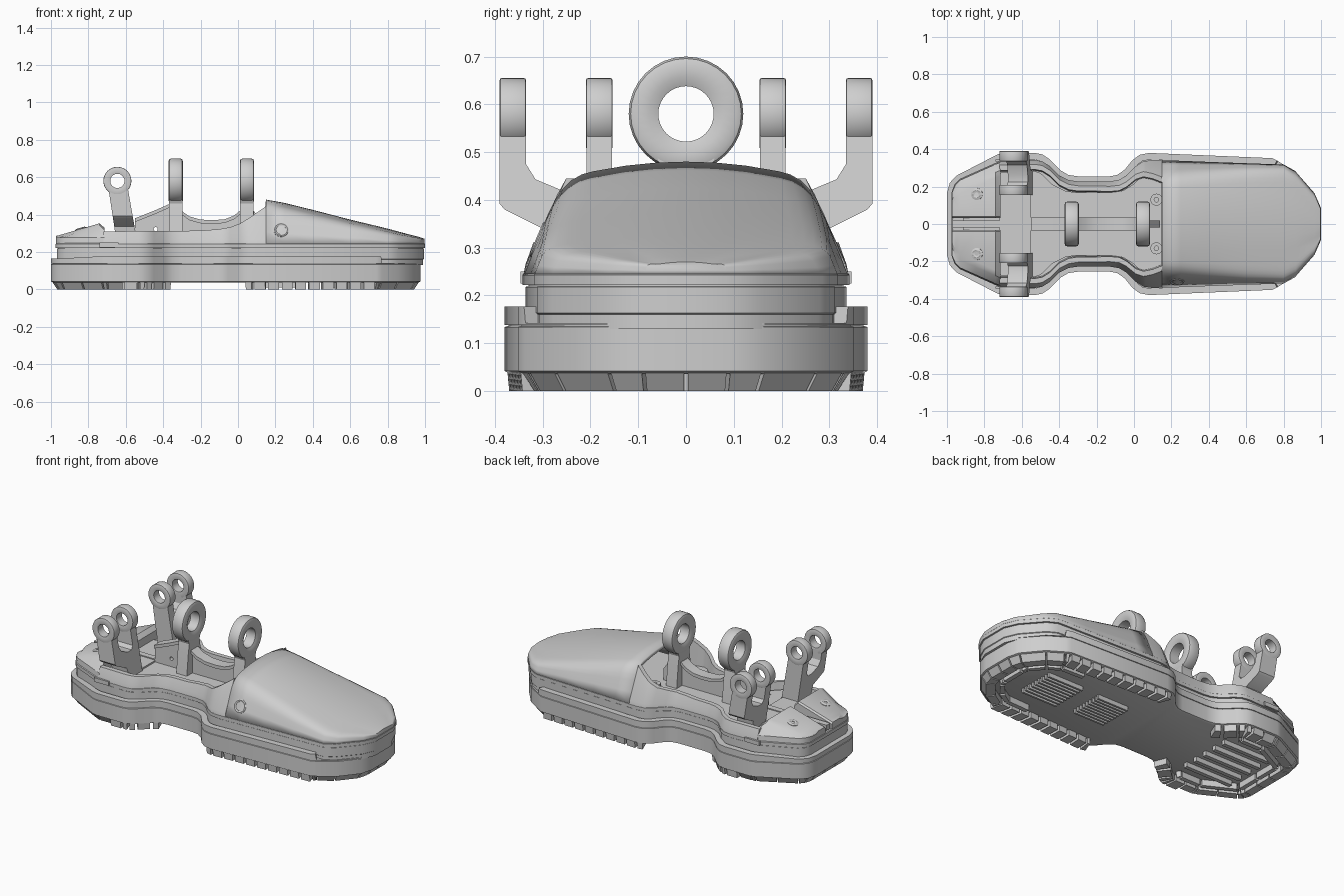
import bpy, bmesh, math
from mathutils import Vector, Matrix

if "Cube" in bpy.data.objects:
    bpy.data.objects.remove(bpy.data.objects["Cube"])

GREY = (0.62, 0.62, 0.62, 1)
mat = bpy.data.materials.new("plain grey")
mat.use_nodes = True
mat.diffuse_color = GREY
mat.node_tree.nodes["Principled BSDF"].inputs["Base Color"].default_value = GREY


# --- helpers ---------------------------------------------------------------
def loft(bm, sections, loop=True, wrap=False, caps=(True, True)):
    rows = [[bm.verts.new(p) for p in s] for s in sections]
    n = len(rows[0])
    pairs = list(zip(rows, rows[1:])) + ([(rows[-1], rows[0])] if wrap else [])
    for a, b in pairs:
        for i in range(n if loop else n - 1):
            j = (i + 1) % n
            bm.faces.new((a[i], a[j], b[j], b[i]))
    if not wrap:
        for row, wanted in ((rows[0], caps[0]), (rows[-1], caps[1])):
            if wanted:
                bm.faces.new(row)


def finish(bm, name, bevel=0):
    bmesh.ops.recalc_face_normals(bm, faces=bm.faces)
    mesh = bpy.data.meshes.new(name)
    bm.to_mesh(mesh)
    bm.free()
    mesh.materials.append(mat)
    ob = bpy.data.objects.new(name, mesh)
    bpy.context.collection.objects.link(ob)
    bpy.ops.object.select_all(action='DESELECT')
    ob.select_set(True)
    bpy.context.view_layer.objects.active = ob
    bpy.ops.object.shade_smooth_by_angle(angle=math.radians(30))
    if bevel:
        m = ob.modifiers.new("soft edges", 'BEVEL')
        m.width, m.segments, m.limit_method = bevel, 2, 'ANGLE'
    return ob


def solid(name, sections, bevel=0, **kw):
    bm = bmesh.new()
    loft(bm, sections, **kw)
    return finish(bm, name, bevel)


def box(bm, x0, x1, y0, y1, z0, z1):
    loft(bm, [[(x0, y0, z), (x1, y0, z), (x1, y1, z), (x0, y1, z)] for z in (z0, z1)])


def revolve(name, profile, centre, axis, count=32):
    """Closed (radius, offset) profile turned about an axis."""
    turn = Matrix.Translation(centre) @ Vector(axis).to_track_quat('Z', 'Y').to_matrix().to_4x4()
    angles = [math.tau * i / count for i in range(count)]
    return solid(name, [[turn @ Vector((r * math.cos(a), r * math.sin(a), o))
                         for r, o in profile] for a in angles], wrap=True)


def eyelet(name, centre, axis, outer, hole, half, edge, lip):
    half_profile = [(outer, half - edge), (outer - edge * .3, half - edge * .3), (outer - edge, half),
                    (hole + lip, half), (hole, half - lip * .4)]
    revolve(name, half_profile + [(r, -o) for r, o in reversed(half_profile)], centre, axis)


def lerp(points, x):
    for (x0, y0), (x1, y1) in zip(points, points[1:]):
        if x <= x1:
            return y0 + (y1 - y0) * max(0, (x - x0) / (x1 - x0))
    return points[-1][1]


def inset(ring, d):
    out, n = [], len(ring)
    for i, p in enumerate(ring):
        a = (p - ring[i - 1]).normalized()
        b = (ring[(i + 1) % n] - p).normalized()
        m = Vector((a.y + b.y, -a.x - b.x)).normalized()
        out.append(p + m * d / max(0.5, m.dot(Vector((a.y, -a.x)))))
    return out


def full(half):
    return [Vector(p) for p in half] + [Vector((x, -y)) for x, y in reversed(half)]


def flat(ring, z):
    return [(p.x, p.y, z) for p in ring]


# --- outlines --------------------------------------------------------------
sole_half = [(-1, .165), (-.985, .22), (-.95, .258), (-.73, .372), (-.7, .38), (-.53, .38), (-.49, .372),
             (-.45, .345), (-.39, .285), (-.35, .262), (-.3, .255), (-.13, .255), (-.09, .262),
             (-.05, .29), (-.01, .34), (.03, .37), (.08, .38), (.74, .352), (.765, .339), (.77, .336),
             (.86, .28), (.955, .165), (.975, .09)]
deck_half = [(-.975, .17), (-.96, .212), (-.93, .242), (-.72, .336), (-.53, .342), (-.49, .335),
             (-.45, .31), (-.4, .26), (-.35, .235), (-.3, .228), (-.13, .228), (-.08, .236),
             (-.04, .26), (.01, .31), (.05, .335), (.1, .342), (.8, .318), (.86, .285),
             (.965, .165), (1, .085)]
SOLE, DECK = full(sole_half), full(deck_half)

# --- sole and layered base ---------------------------------------------------
solid("sole", [flat(inset(SOLE, d), z) for d, z in
               ((.012, .036), (0, .042), (0, .134), (.008, .136), (.008, .142))])
rim_top = [(-.84, .165), (-.8, .177), (.765, .177), (.769, .142)]
rim_rows = []
for p, q in zip(SOLE, inset(SOLE, .036)):
    z = lerp(rim_top, p.x)
    rim_rows.append([(p.x, p.y, .138), (p.x, p.y, z), (q.x, q.y, z), (q.x, q.y, .138)])
solid("sole_rim", rim_rows, wrap=True)
solid("midsole", [flat(inset(DECK, d), z) for d, z in
                  ((.01, .13), (.01, .16), (.006, .163), (.006, .218), (.012, .219), (.012, .226))])
solid("deck", [flat(inset(DECK, d), z) for d, z in ((0, .222), (0, .243), (.004, .247))])
solid("foot_bed", [flat(inset(DECK, .06), z) for z in (.24, .272)])


# --- tread -------------------------------------------------------------------
def tread_row(bm, d0, d1, step, gap, slope, keep):
    outer, inner = inset(SOLE, d0), inset(SOLE, d1)
    n = len(SOLE)
    for i in range(n):
        j = (i + 1) % n
        length = (outer[j] - outer[i]).length
        count = max(1, round(length / step))
        trim = min(.3, gap / length * count / 2)
        for k in range(count):
            a, b = (k + trim) / count, (k + 1 - trim) / count
            o = [outer[i].lerp(outer[j], t) for t in (a, b)]
            q = [inner[i].lerp(inner[j], t) for t in (b, a)]
            if keep((o[0].x + o[1].x) / 2):
                low = [o[0].lerp(q[1], slope), o[1].lerp(q[0], slope), *q]
                loft(bm, [flat(o + q, .042), flat(low, 0)])


bm = bmesh.new()
tread_row(bm, .006, .085, .075, .016, .05, lambda x: -.64 < x < -.35 or .04 < x < .75)
tread_row(bm, .006, .085, .1, .008, .35, lambda x: x < -.64 or x > .75)
tread_row(bm, .105, .135, .15, .015, .1, lambda x: x < -.5 or x > .6)
for x0, x1, w in ((.13, .34, .1), (.46, .7, .11)):
    for k in range(9):
        y = w * (k / 4 - 1)
        box(bm, x0, x1, y - .006, y + .006, .01, .042)
for k in range(5):
    y = .16 * (k / 2 - 1)
    box(bm, -.82, -.5, y - .012, y + .012, .008, .042)
finish(bm, "tread_blocks")


# --- toe cover, with rounded shoulders ---------------------------------------
def cover_section(x, w, s, zs, h):
    base, corner = Vector((w, .245)), Vector((s + .006, zs + .006))
    below = corner.lerp(base, .4)
    top = Vector((s * .78, zs + (h - zs) * .42))
    half = [base, base.lerp(below, .5)]
    half += [below.lerp(corner, t / 5).lerp(corner.lerp(top, t / 5), t / 5) for t in range(6)]
    half += [Vector((f * s, zs + (h - zs) * (1 - f * f * .95))) for f in (.5, .25)]
    return [(x, p.x, p.y) for p in half] + [(x, 0, h)] + [(x, -p.x, p.y) for p in reversed(half)]


stations = [(.15, .34, .25, .445, .48), (.25, .338, .257, .425, .462), (.4, .332, .268, .39, .425),
            (.6, .325, .28, .345, .373), (.8, .317, .286, .3, .325), (.865, .28, .252, .285, .307),
            (.965, .163, .147, .27, .281), (.998, .085, .076, .262, .27)]
cover = solid("toe_cover", [cover_section(*s) for s in stations], loop=False, caps=(False, True))
thick = cover.modifiers.new("thickness", 'SOLIDIFY')
thick.thickness, thick.offset = .02, -1
socket, side_normal = (.23, -.307, .317), (0, -.92, .39)
revolve("cover_socket", [(.04, -.02), (.04, .004), (.034, .007), (.026, .003), (.026, -.02)],
        socket, side_normal)
revolve("cover_screw", [(.001, -.02), (.001, -.004), (.008, -.004), (.01, .002), (.018, .002), (.018, -.02)],
        socket, side_normal, 16)

# --- low side walls sweeping up to the cover -------------------------------------
wall_top = [(-.72, .31), (-.4, .312), (-.2, .314), (-.1, .322), (-.04, .333), (.01, .352), (.06, .382),
            (.1, .41), (.15, .445)]
wall_x = sorted({x for x, _ in wall_top} | {x for x, _ in deck_half if -.72 < x < .15})
for side, label in ((1, "left"), (-1, "right")):
    rows = []
    for x in wall_x:
        w, z = lerp(deck_half, x), lerp(wall_top, x)
        k = (z - .31) * .5
        rows.append([(x, side * y, h) for y, h in ((w - .002, .245), (w - .006, .265), (w - .022 - k, z),
                                                  (w - .05 - k, z), (w - .056 - k, .26))])
    solid("side_wall_" + label, rows)

    # heel half, split by a central channel
    rows = []
    for x in (-.972, -.955, -.93, -.85, -.74, -.715):
        w = lerp(deck_half, x)
        top = lerp([(-.972, .285), (-.74, .353), (-.715, .33)], x)
        rows.append([(x, side * y, h) for y, h in ((w - .004, .245), (w - .008, .278), (w - .05, top - .012),
                                                  (w - .08, top), (.04, top), (.032, top - .01), (.032, .245))])
    solid("heel_block_" + label, rows)
    revolve("heel_screw_" + label, [(.01, -.01), (.01, .005), (.02, .008), (.032, .004), (.032, -.01)],
            (-.84, side * .16, .322), (-.28, 0, 1), 20)

    # forked bracket leaning back
    fork = [(.39, .535), (.39, .392), (.38, .38), (.29, .335), (.28, .26), (.155, .26), (.155, .535),
            (.208, .535), (.208, .44), (.225, .42), (.26, .42), (.315, .443), (.335, .475), (.335, .535)]
    solid("bracket_" + label, [[(lerp([(.26, a), (.535, b)], z), side * y, z) for y, z in fork]
                               for a, b in ((-.65, -.692), (-.54, -.588))])
    for y, part in ((.3625, "outer"), (.1815, "inner")):
        eyelet(f"bracket_{part}_eye_{label}", (-.645, side * y, .58), (0, 1, 0), .075, .038, .0275, .004, .003)

    # bed screws and bosses under the cover
    for i, (x, y) in enumerate(((-.45, .16), (-.18, .15))):
        revolve(f"bed_screw_{label}_{i}", [(.005, -.01), (.005, .003), (.013, .003), (.013, -.01)],
                (x, side * y, .272), (0, 0, 1), 12)
    revolve("bed_boss_" + label, [(.012, -.02), (.012, .02), (.032, .02), (.032, -.02)],
            (.12, side * .13, .28), (0, 0, 1), 20)
    bm = bmesh.new()
    box(bm, -.74, -.64, side * .333, side * .346, .225, .25)
    finish(bm, "deck_clip_" + label)

# --- spine, cross plate and ankle lugs ----------------------------------------
spine = [(-.55, .26), (-.55, .38), (-.45, .42), (-.37, .455), (-.295, .415), (-.26, .39), (-.2, .373),
         (-.13, .37), (-.07, .375), (-.02, .395), (.01, .42), (.085, .42), (.14, .34), (.14, .26)]
web = solid("spine", [[(x, y, z) for x, z in spine] for y in (-.02, .02)])
solid("spine_cap", [[(x, y, z) for x, z in spine[1:12]] + [(x, y, z - .02) for x, z in spine[11:0:-1]]
                    for y in (-.034, .034)])
drill = revolve("spine_hole_cutter", [(.011, .1), (.011, -.1), (.0001, -.1), (.0001, .1)],
                (-.44, 0, .322), (0, 1, 0), 16)
drill.hide_render = True
drill.hide_viewport = True
cut = web.modifiers.new("spine hole", 'BOOLEAN')
cut.object = drill
bm = bmesh.new()
box(bm, -.72, -.55, -.2, .2, .255, .282)
box(bm, -.97, -.55, -.018, .018, .255, .288)
finish(bm, "cross_plate")
for x, label in ((-.333, "rear"), (.048, "front")):
    eyelet("ankle_lug_" + label, (x, 0, .58), (1, 0, 0), .12, .058, .038, .014, .02)
    neck = [(-.075, .26), (-.06, .4), (-.05, .46), (-.065, .5), (.065, .5), (.05, .46), (.06, .4), (.075, .26)]
    solid("lug_neck_" + label, [[(x + e, y, z) for y, z in neck] for e in (-.036, .036)])
